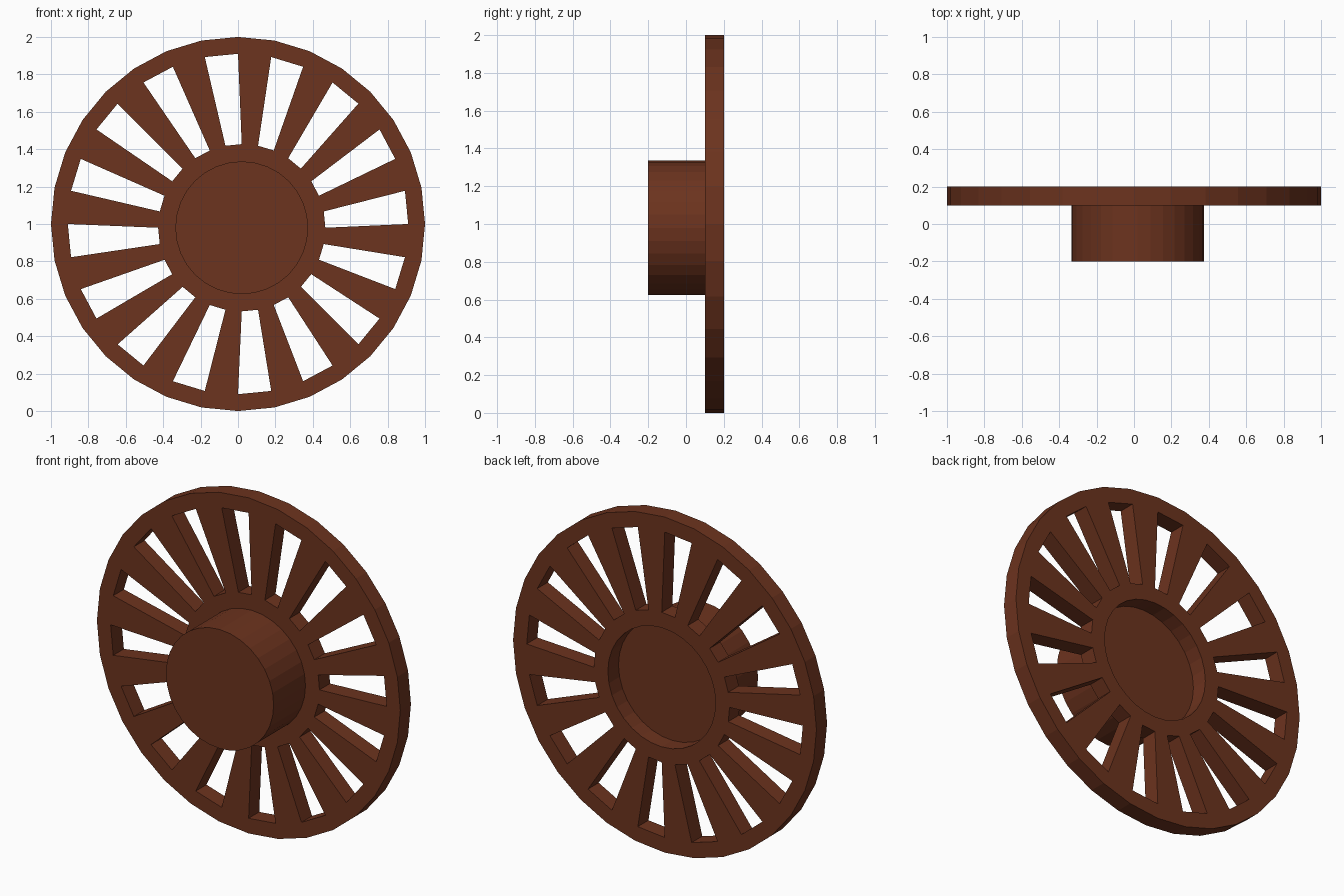
import bpy, bmesh
from math import sin, cos, pi

if "Cube" in bpy.data.objects:
    bpy.data.objects.remove(bpy.data.objects["Cube"])

N = 32                      # sides of every ring
HUB_C = (0.02, 0.98)        # slightly off-centre hub (x, z)

mat = bpy.data.materials.new("brown")
mat.diffuse_color = (0.15, 0.033, 0.013, 1)
mat.use_nodes = True
mat.node_tree.nodes["Principled BSDF"].inputs["Base Color"].default_value = mat.diffuse_color


def ring(bm, r, y, c):
    return [bm.verts.new((c[0] + r * cos(2 * pi * k / N), y,
                          c[1] + r * sin(2 * pi * k / N))) for k in range(N)]


def extrude_back(bm, depth):
    res = bmesh.ops.extrude_face_region(bm, geom=bm.faces[:], use_keep_orig=True)
    verts = [g for g in res["geom"] if isinstance(g, bmesh.types.BMVert)]
    bmesh.ops.translate(bm, verts=verts, vec=(0, depth, 0))
    bmesh.ops.recalc_face_normals(bm, faces=bm.faces[:])


def finish(bm, name):
    me = bpy.data.meshes.new(name)
    bm.to_mesh(me)
    bm.free()
    me.materials.append(mat)
    ob = bpy.data.objects.new(name, me)
    bpy.context.collection.objects.link(ob)


# Spoked disc: hub ring, 16 tapered spokes, outer rim, open centre hole
bm = bmesh.new()
hole = ring(bm, 0.355, 0.1, HUB_C)
inner = ring(bm, 0.447, 0.1, HUB_C)
slot = ring(bm, 0.91, 0.1, (0, 1))
outer = ring(bm, 1.0, 0.1, (0, 1))
for a, b, spokes_only in ((hole, inner, False), (inner, slot, True), (slot, outer, False)):
    for k in range(N):
        if spokes_only and k % 2 == 0:
            continue
        j = (k + 1) % N
        bm.faces.new((a[k], b[k], b[j], a[j]))
extrude_back(bm, 0.1)
finish(bm, "spoked_disc")

# Solid hub in front of the disc; its back closes the recess
bm = bmesh.new()
bm.faces.new(ring(bm, 0.355, -0.2, HUB_C))
extrude_back(bm, 0.3)
finish(bm, "hub")
